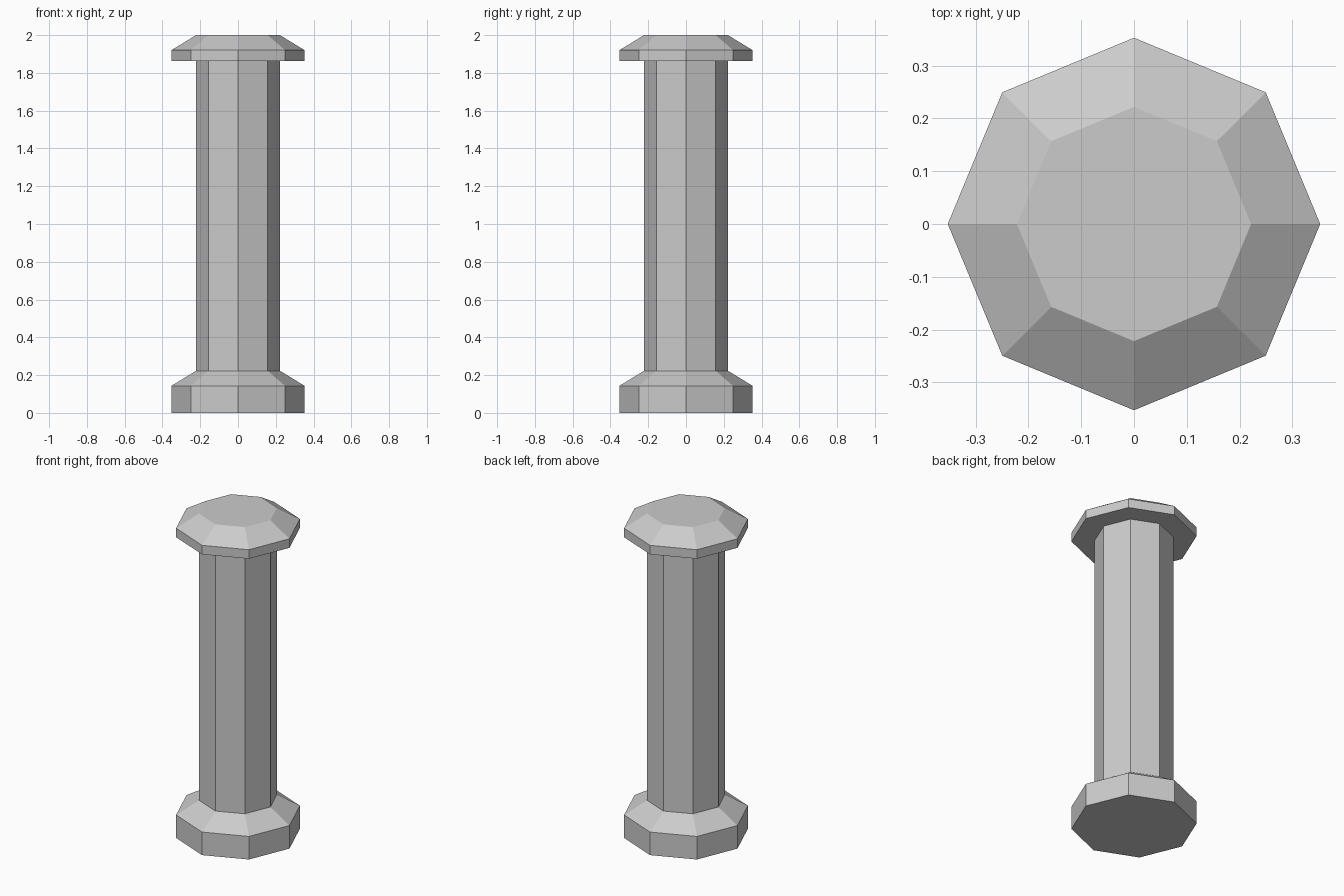
import bpy, bmesh
from math import cos, sin, tau

if "Cube" in bpy.data.objects:
    bpy.data.objects.remove(bpy.data.objects["Cube"])

SIDES = 8
R_WIDE, R_SHAFT = 0.353, 0.222


def lathe(name, profile):
    """Revolve (radius, height) points into a closed flat-sided solid."""
    bm = bmesh.new()
    rings = [[bm.verts.new((r * cos(tau * i / SIDES), r * sin(tau * i / SIDES), z))
              for i in range(SIDES)] for r, z in profile]
    for low, high in zip(rings, rings[1:]):
        for i in range(SIDES):
            j = (i + 1) % SIDES
            bm.faces.new((low[i], low[j], high[j], high[i]))
    bm.faces.new(rings[0][::-1])
    bm.faces.new(rings[-1])
    bmesh.ops.recalc_face_normals(bm, faces=bm.faces)
    mesh = bpy.data.meshes.new(name)
    bm.to_mesh(mesh)
    bm.free()
    obj = bpy.data.objects.new(name, mesh)
    bpy.context.collection.objects.link(obj)
    return obj


# Octagonal pillar: one continuous watertight skin
lathe("octagonal_pillar", [
    # base block and its sloped shoulder
    (R_WIDE, 0.0), (R_WIDE, 0.143), (R_SHAFT, 0.223),
    # shaft up to the flat underside of the cap
    (R_SHAFT, 1.864), (R_WIDE, 1.864),
    # cap rim and bevelled top
    (R_WIDE, 1.92), (R_SHAFT, 2.0),
])
